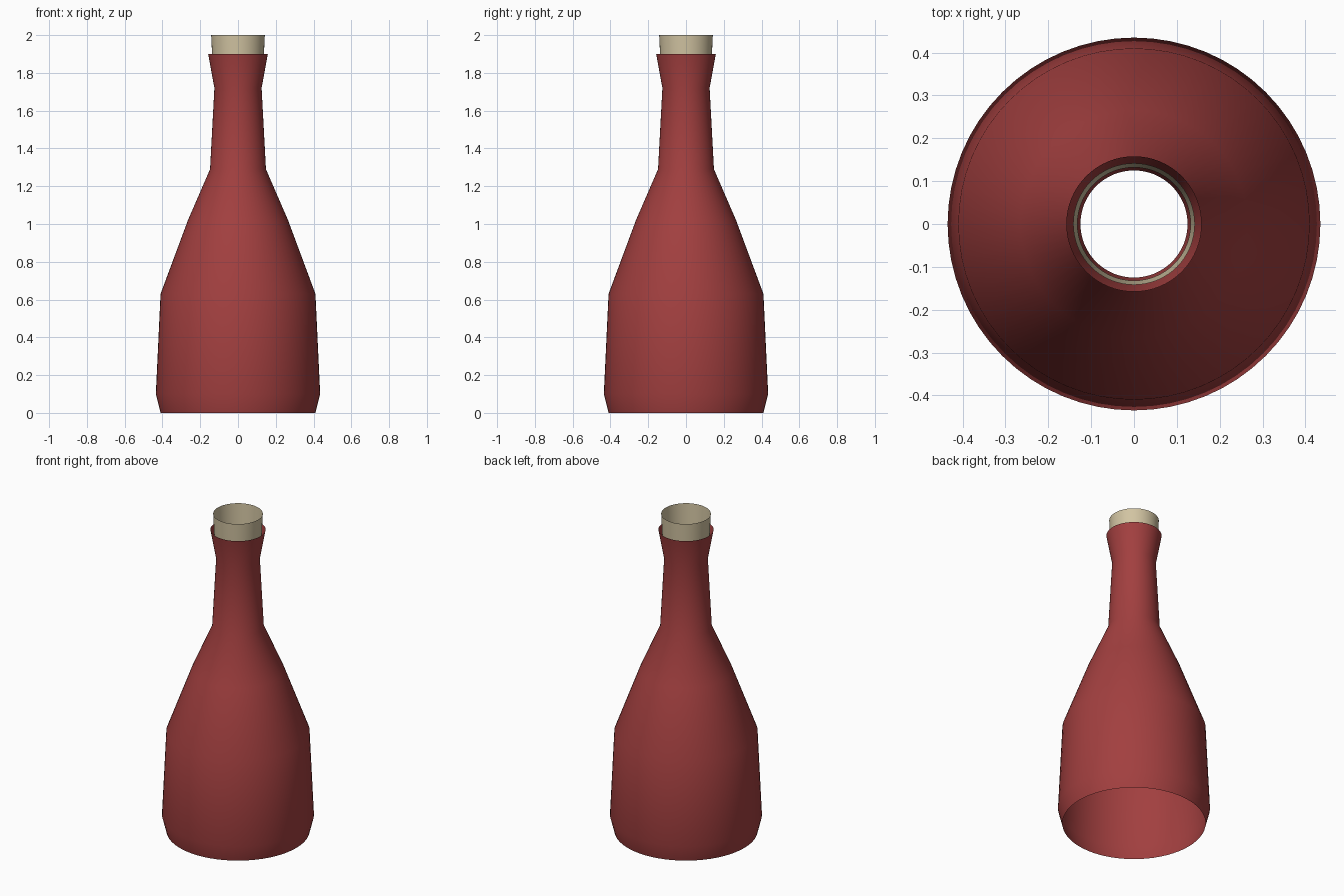
import bpy, bmesh
from math import cos, sin, tau, radians

if "Cube" in bpy.data.objects:
    bpy.data.objects.remove(bpy.data.objects["Cube"])


def lathe(name, profile, color, sides=64):
    """Revolve an open (radius, height) profile into a thin shell."""
    bm = bmesh.new()
    rings = [[bm.verts.new((r * cos(tau * i / sides), r * sin(tau * i / sides), z))
              for i in range(sides)] for r, z in profile]
    for low, high in zip(rings, rings[1:]):
        for i in range(sides):
            j = (i + 1) % sides
            bm.faces.new((low[i], low[j], high[j], high[i]))
    mesh = bpy.data.meshes.new(name)
    bm.to_mesh(mesh)
    bm.free()
    obj = bpy.data.objects.new(name, mesh)
    bpy.context.collection.objects.link(obj)
    mat = bpy.data.materials.new(name + "_material")
    mat.diffuse_color = color
    mat.use_nodes = True
    mat.node_tree.nodes["Principled BSDF"].inputs["Base Color"].default_value = mat.diffuse_color
    mesh.materials.append(mat)
    bpy.ops.object.select_all(action='DESELECT')
    obj.select_set(True)
    bpy.context.view_layer.objects.active = obj
    bpy.ops.object.shade_smooth_by_angle(angle=radians(30))
    return obj


# Bottle: open base, tapered body, sloping shoulder, neck and flared lip
lathe("bottle", [(0.41, 0), (0.435, 0.1), (0.41, 0.63), (0.265, 1.02),
                 (0.148, 1.29), (0.125, 1.72), (0.158, 1.9)],
      (0.36, 0.05, 0.05, 1))

# Stopper: open, slightly tapered sleeve seated in the lip
lathe("stopper", [(0.132, 1.78), (0.142, 2.0)], (0.64, 0.55, 0.36, 1))
